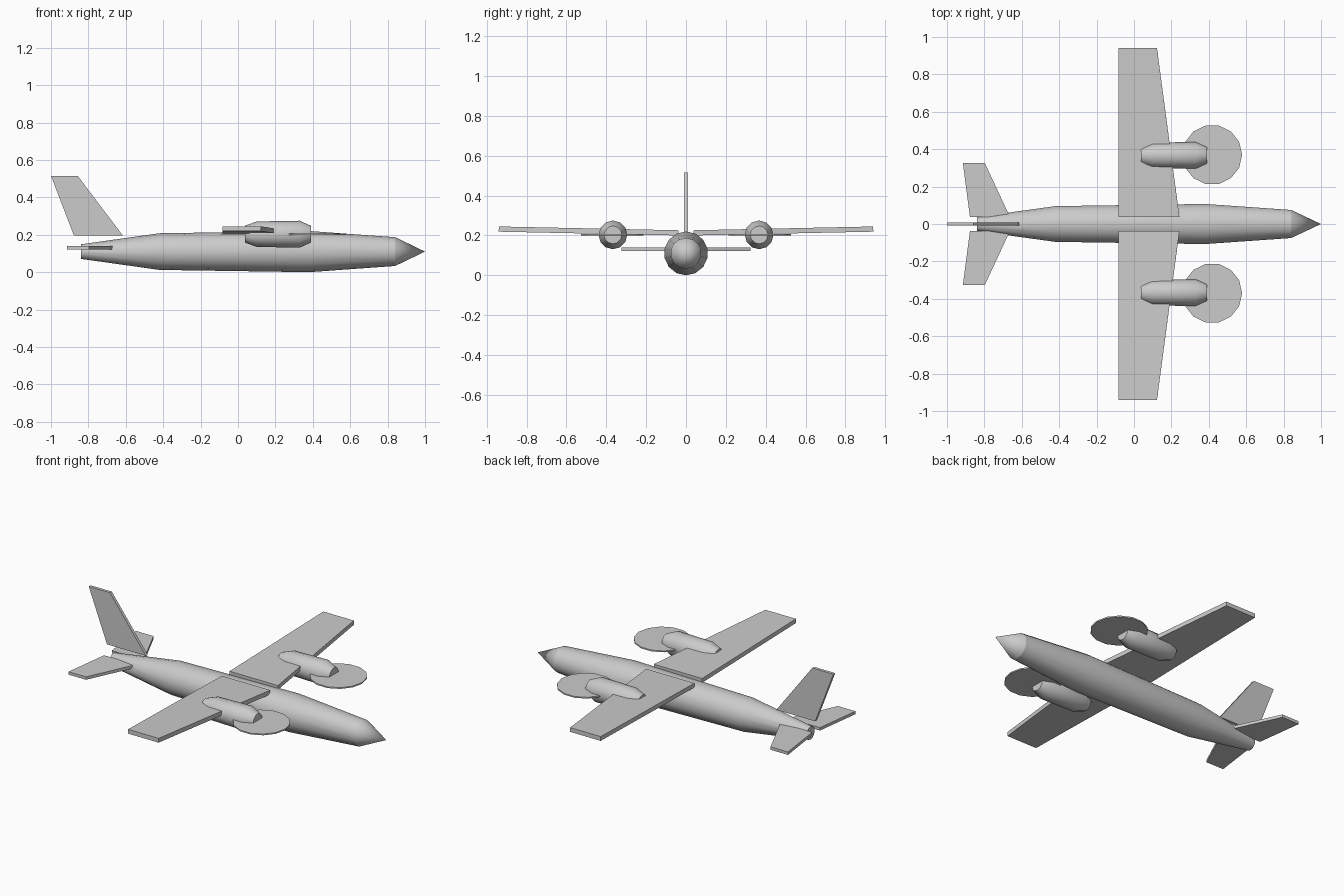
import bpy, bmesh
from math import cos, sin, pi, radians
from mathutils import Vector

if "Cube" in bpy.data.objects:
    bpy.data.objects.remove(bpy.data.objects["Cube"])


def finish(name, bm, smooth=None):
    bmesh.ops.recalc_face_normals(bm, faces=bm.faces)
    mesh = bpy.data.meshes.new(name)
    bm.to_mesh(mesh)
    bm.free()
    obj = bpy.data.objects.new(name, mesh)
    bpy.context.collection.objects.link(obj)
    if smooth:
        bpy.ops.object.select_all(action='DESELECT')
        bpy.context.view_layer.objects.active = obj
        obj.select_set(True)
        bpy.ops.object.shade_smooth_by_angle(angle=radians(smooth))
    return obj


def lathe_x(name, profile, y, z, sides, smooth=40):
    """Round body along x from (x, radius) stations; radius 0 makes a point."""
    bm = bmesh.new()
    rings = []
    for x, r in profile:
        if r == 0:
            rings.append([bm.verts.new((x, y, z))] * sides)
        else:
            rings.append([bm.verts.new((x, y + r * sin(2 * pi * i / sides),
                                        z - r * cos(2 * pi * i / sides)))
                          for i in range(sides)])
    for a, b in zip(rings, rings[1:]):
        for i in range(sides):
            j = (i + 1) % sides
            bm.faces.new(dict.fromkeys((a[i], a[j], b[j], b[i])))
    for ring in (rings[0], rings[-1]):
        if ring[0] is not ring[1]:
            bm.faces.new(ring)
    return finish(name, bm, smooth)


def slab(name, outline, thickness):
    """Flat panel: outline points offset half the thickness to each side."""
    bm = bmesh.new()
    pts = [Vector(p) for p in outline]
    n = (pts[1] - pts[0]).cross(pts[2] - pts[1]).normalized() * thickness / 2
    lo = [bm.verts.new(p - n) for p in pts]
    hi = [bm.verts.new(p + n) for p in pts]
    bm.faces.new(lo)
    bm.faces.new(hi)
    for i in range(len(pts)):
        j = (i + 1) % len(pts)
        bm.faces.new((lo[i], lo[j], hi[j], hi[i]))
    return finish(name, bm)


# Fuselage and nose cone
lathe_x("fuselage", [(-0.84, 0.039), (-0.42, 0.098), (0.38, 0.11), (0.84, 0.077)],
        0, 0.11, 14)
lathe_x("nose_cone", [(0.84, 0.077), (1.0, 0)], 0, 0.11, 14)

# Upright tail fin
slab("tail_fin", [(-0.877, 0, 0.195), (-0.615, 0, 0.195),
                  (-0.857, 0, 0.515), (-1.0, 0, 0.515)], 0.018)

for side, s in (("left", 1), ("right", -1)):
    # Main wing with slight dihedral
    slab(side + "_wing", [(-0.083, s * 0.037, 0.213), (0.243, s * 0.037, 0.213),
                          (0.123, s * 0.94, 0.232), (-0.083, s * 0.94, 0.232)], 0.026)
    # Tailplane
    slab(side + "_tailplane", [(-0.877, s * 0.037, 0.13), (-0.663, s * 0.037, 0.13),
                               (-0.797, s * 0.325, 0.13), (-0.915, s * 0.325, 0.13)], 0.018)
    # Engine nacelle
    lathe_x(side + "_nacelle", [(0.037, 0.045), (0.1, 0.068), (0.33, 0.072), (0.39, 0.045)],
            s * 0.367, 0.203, 12)
    # Flat propeller disc
    disc = [(0.418 + 0.16 * cos(2 * pi * i / 14), s * 0.37 + 0.16 * sin(2 * pi * i / 14), 0.203)
            for i in range(14)]
    slab(side + "_propeller_disc", disc, 0.008)
